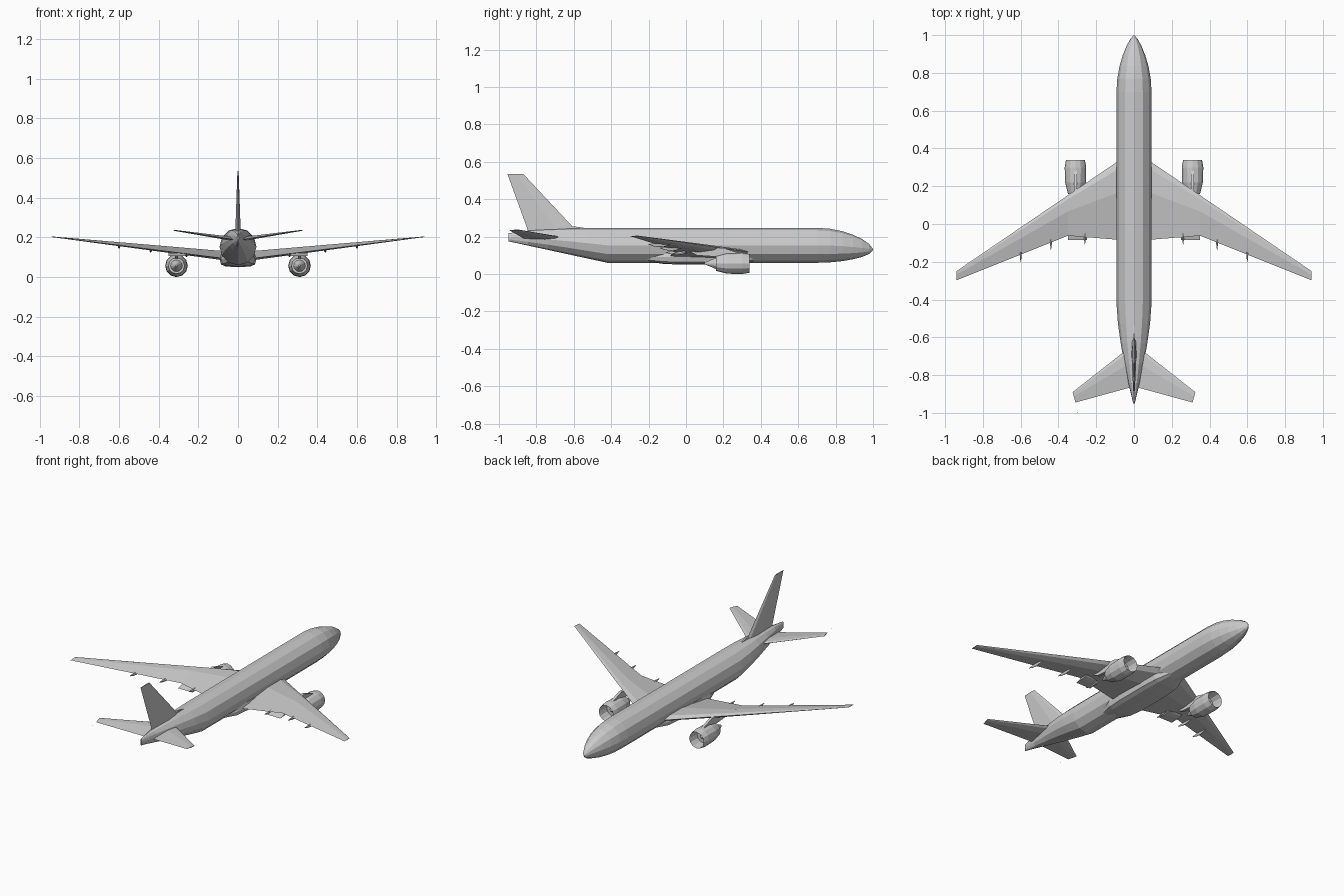
import bpy, bmesh
from math import sin, cos, pi, tau, copysign
from mathutils import Vector

cube = bpy.data.objects.get("Cube")
if cube:
    bpy.data.objects.remove(cube)

colour = (0.6, 0.6, 0.6, 1)
grey = bpy.data.materials.new("airframe_grey")
grey.use_nodes = True
grey.diffuse_color = colour
grey.node_tree.nodes["Principled BSDF"].inputs["Base Color"].default_value = colour

SIDEWAYS, UPWARD = Vector((1, 0, 0)), Vector((0, 0, 1))


def mix(start, end, amount):
    return start + (end - start) * amount


def loft(name, rings, mirror=False):
    """Skin a list of equal-length point rings and cap both ends."""
    bm = bmesh.new()
    loops = [[bm.verts.new(point) for point in ring] for ring in rings]
    for here, there in zip(loops, loops[1:]):
        for i in range(len(here)):
            bm.faces.new((here[i - 1], here[i], there[i], there[i - 1]))
    bm.faces.new(loops[0])
    bm.faces.new(loops[-1])
    bmesh.ops.recalc_face_normals(bm, faces=bm.faces)
    mesh = bpy.data.meshes.new(name)
    bm.to_mesh(mesh)
    bm.free()
    mesh.materials.append(grey)
    part = bpy.data.objects.new(name, mesh)
    bpy.context.collection.objects.link(part)
    if mirror:
        part.modifiers.new("mirror", "MIRROR")


def section(y, half_width, bottom, top, x=0, power=1):
    """Twelve-sided section across the y axis; a low power makes it boxy."""
    def shaped(value):
        return copysign(abs(value) ** power, value)
    middle, half_height = (top + bottom) / 2, (top - bottom) / 2
    angles = [tau * i / 12 for i in range(12)]
    return [(x + half_width * shaped(cos(angle)), y,
             middle + half_height * shaped(sin(angle))) for angle in angles]


def foil(lead, trail, thickness, axis):
    """Thin aerofoil section between a leading and a trailing point."""
    lead, trail = Vector(lead), Vector(trail)
    bulge = axis * thickness / 2
    front, crest = lead.lerp(trail, 0.1), lead.lerp(trail, 0.4)
    return [lead, front + bulge * 0.7, crest + bulge,
            trail, crest - bulge, front - bulge * 0.7]


def plate(name, outline, x, half_width, mirror=False):
    """Side outline in y and z given a thickness across x."""
    loft(name, [[(x + offset, y, z) for y, z in outline]
                for offset in (-half_width, half_width)], mirror)


# Fuselage: a rounded nose, a straight barrel and a tail swept up to a blade
RADIUS, BELLY, CROWN = 0.093, 0.06, 0.247
NOSE_Z = 0.13


def nose_section(t):
    curve = sin(t * pi / 2)
    return section(1 - 0.3 * t, RADIUS * curve ** 0.7,
                   mix(NOSE_Z, BELLY, curve ** 0.5), mix(NOSE_Z, CROWN, curve ** 0.6))


def tail_section(t):
    return section(mix(-0.42, -0.95, t), mix(RADIUS, 0.004, t ** 1.5),
                   mix(BELLY, 0.175, t), mix(CROWN, 0.218, t ** 3))


nose = [nose_section((i / 6) ** 1.5 + 0.003) for i in range(6)]
tail = [tail_section(i / 5) for i in range(6)]
loft("fuselage", nose + [nose_section(1)] + tail)


# Belly fairing
def belly_section(s):
    swell = 1 - s ** 4
    return section(0.08 + 0.3 * s, mix(0.05, RADIUS, swell),
                   mix(0.07, 0.05, swell), mix(0.11, NOSE_Z, swell), power=0.6)


loft("belly_fairing", [belly_section(i / 3) for i in range(-3, 4)])


# Main wings: swept leading edge, cranked trailing edge, thinner outboard
KINK, TIP = 0.35, 0.94


def wing_thickness(x):
    return 0.05 * (1 - x)


def wing_lead(x):
    return Vector((x, 0.39 - 0.68 * x, 0.11 + 0.1 * x))


def wing_trail(x):
    y = -0.09 + 0.08 * min(x, KINK) - 0.4 * max(x - KINK, 0)
    return Vector((x, y, wing_lead(x).z - wing_thickness(x) / 2))


loft("main_wing", [foil(wing_lead(x), wing_trail(x), wing_thickness(x), UPWARD)
                   for x in (0.05, KINK, TIP)], mirror=True)

# Flap behind each engine
loft("flap", [foil((x, 0, 0.12), (x, -0.086, 0.106), 0.012, UPWARD)
              for x in (0.25, KINK)], mirror=True)


# Flap track fairings
def track_section(x, t):
    swell = sin(pi * mix(0.05, 0.95, t))
    trail = wing_trail(x)
    return section(trail.y + mix(-0.04, 0.08, t), 0.006 * swell,
                   trail.z - 0.016 * swell, trail.z + 0.004 * swell, x)


for place, x in (("inner", 0.26), ("middle", 0.44), ("outer", 0.6)):
    loft(place + "_flap_track", [track_section(x, i / 4) for i in range(5)], mirror=True)

# Engines: spinner, hollow intake, outer cowl and exhaust core
ENGINE_X, ENGINE_Z = 0.31, 0.057
engine_profile = ((0.3, 0.002), (0.27, 0.02), (0.27, 0.045), (0.34, 0.05), (0.3, ENGINE_Z),
                  (0.22, 0.055), (0.16, 0.04), (0.16, 0.03), (0.1, 0.005))
loft("engine", [section(y, radius, ENGINE_Z - radius, ENGINE_Z + radius, ENGINE_X)
                for y, radius in engine_profile], mirror=True)
pylon_outline = ((0.29, 0.11), (0.2, 0.14), (0, 0.13), (0.06, 0.1), (0.2, 0.09))
plate("engine_pylon", pylon_outline, ENGINE_X, 0.008, mirror=True)

# Tailplane
tailplane_root = foil((0, -0.635, 0.19), (0, -0.86, 0.186), 0.022, UPWARD)
tailplane_tip = foil((0.325, -0.89, 0.236), (0.31, -0.945, 0.234), 0.005, UPWARD)
loft("tailplane", [tailplane_root, tailplane_tip], mirror=True)

# Fin and its dorsal fillet
fin_root = foil((0, -0.575, 0.22), (0, -0.84, 0.22), 0.028, SIDEWAYS)
fin_tip = foil((0, -0.87, 0.535), (0, -0.955, 0.535), 0.006, SIDEWAYS)
loft("tail_fin", [fin_root, fin_tip])
plate("fin_fillet", ((-0.53, 0.245), (-0.6, 0.255), (-0.66, 0.24)), 0, 0.005)

# Static wick behind one tailplane tip
loft("static_wick", [section(y, 0.001, 0.234, 0.236, -0.3) for y in (-1, -0.996)])
